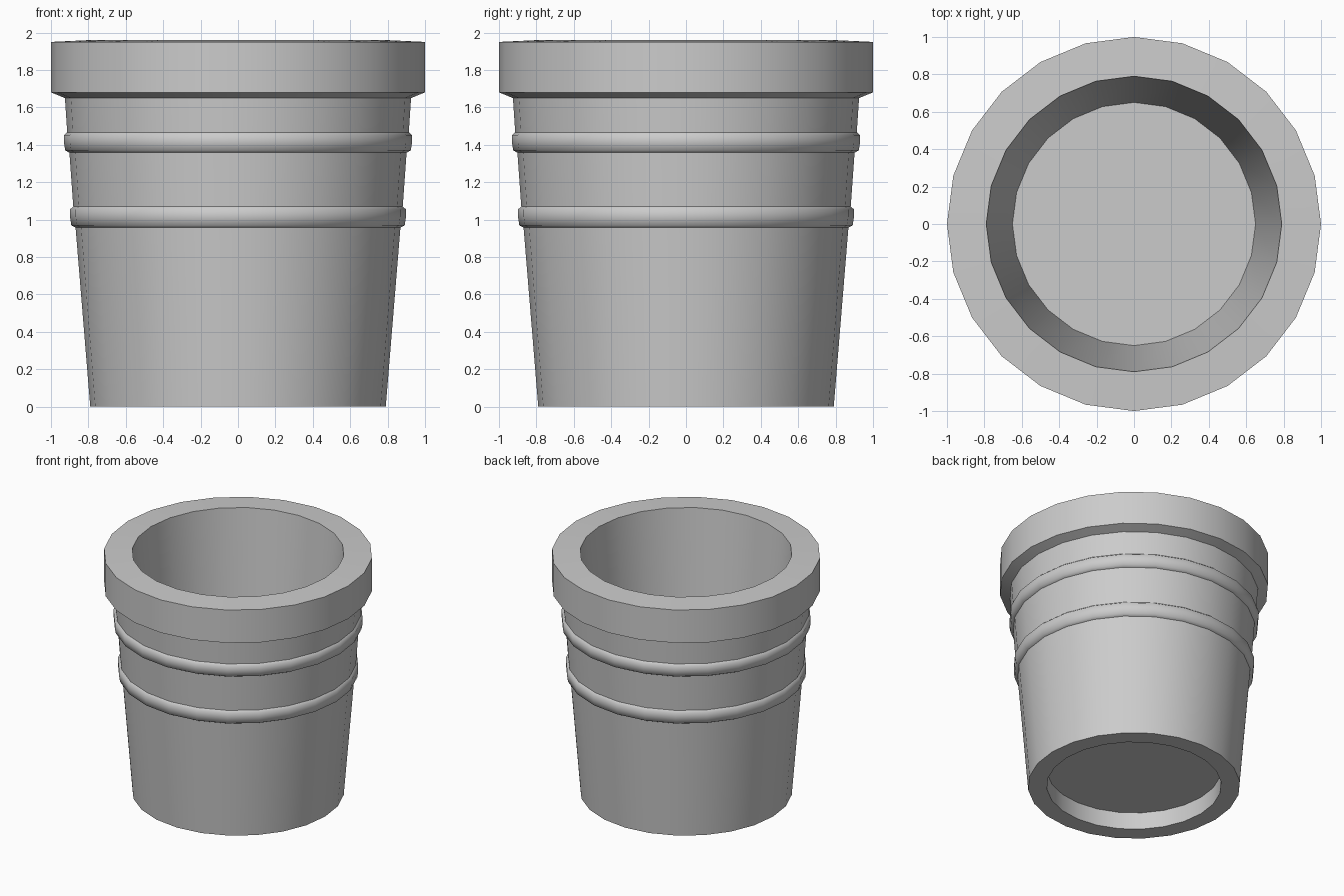
import bpy, bmesh
from math import cos, sin, tau

SIDES = 24

cube = bpy.data.objects.get("Cube")
if cube:
    bpy.data.objects.remove(cube, do_unlink=True)

grey = bpy.data.materials.new("grey_clay")
grey.use_nodes = True
colour = (0.6, 0.6, 0.6, 1)
grey.diffuse_color = colour
grey.node_tree.nodes["Principled BSDF"].inputs["Base Color"].default_value = colour


def wall(z):
    """Radius of the tapered outer wall at a height."""
    return 0.79 + 0.082 * z


def band(low, high):
    """Rounded raised ring on the wall, crisp where it meets the wall."""
    mid = (low + high) / 2
    return [(wall(low), low, True),
            (wall(mid) + 0.018, low + 0.012, False),
            (wall(mid) + 0.025, mid, False),
            (wall(mid) + 0.025, high - 0.015, False),
            (wall(high) + 0.003, high, True)]


# Profile of (radius, height, crisp edge) from the recess underneath to the inner floor
profile = [(0.65, 0.14, True), (0.65, 0, True), (wall(0), 0, True)]
profile += band(0.957, 1.07) + band(1.358, 1.467)
profile += [(wall(1.65), 1.65, True), (1, 1.68, True), (1, 1.95, True),
            (0.79, 1.96, True), (0.65, 0.25, True)]

# Pot: spin the profile and close both floors
bm = bmesh.new()
rings = [[bm.verts.new((r * cos(tau * i / SIDES), r * sin(tau * i / SIDES), z))
          for i in range(SIDES)] for r, z, crisp in profile]
for a, b in zip(rings, rings[1:]):
    for i in range(SIDES):
        j = (i + 1) % SIDES
        bm.faces.new((a[i], a[j], b[j], b[i]))
bm.faces.new(rings[0][::-1])
bm.faces.new(rings[-1])
for face in bm.faces:
    face.smooth = True
for ring, (r, z, crisp) in zip(rings, profile):
    for i in range(SIDES):
        bm.edges.get((ring[i], ring[i - 1])).smooth = not crisp
bmesh.ops.recalc_face_normals(bm, faces=bm.faces)

mesh = bpy.data.meshes.new("flower_pot")
bm.to_mesh(mesh)
bm.free()
mesh.materials.append(grey)
pot = bpy.data.objects.new("flower_pot", mesh)
bpy.context.collection.objects.link(pot)
